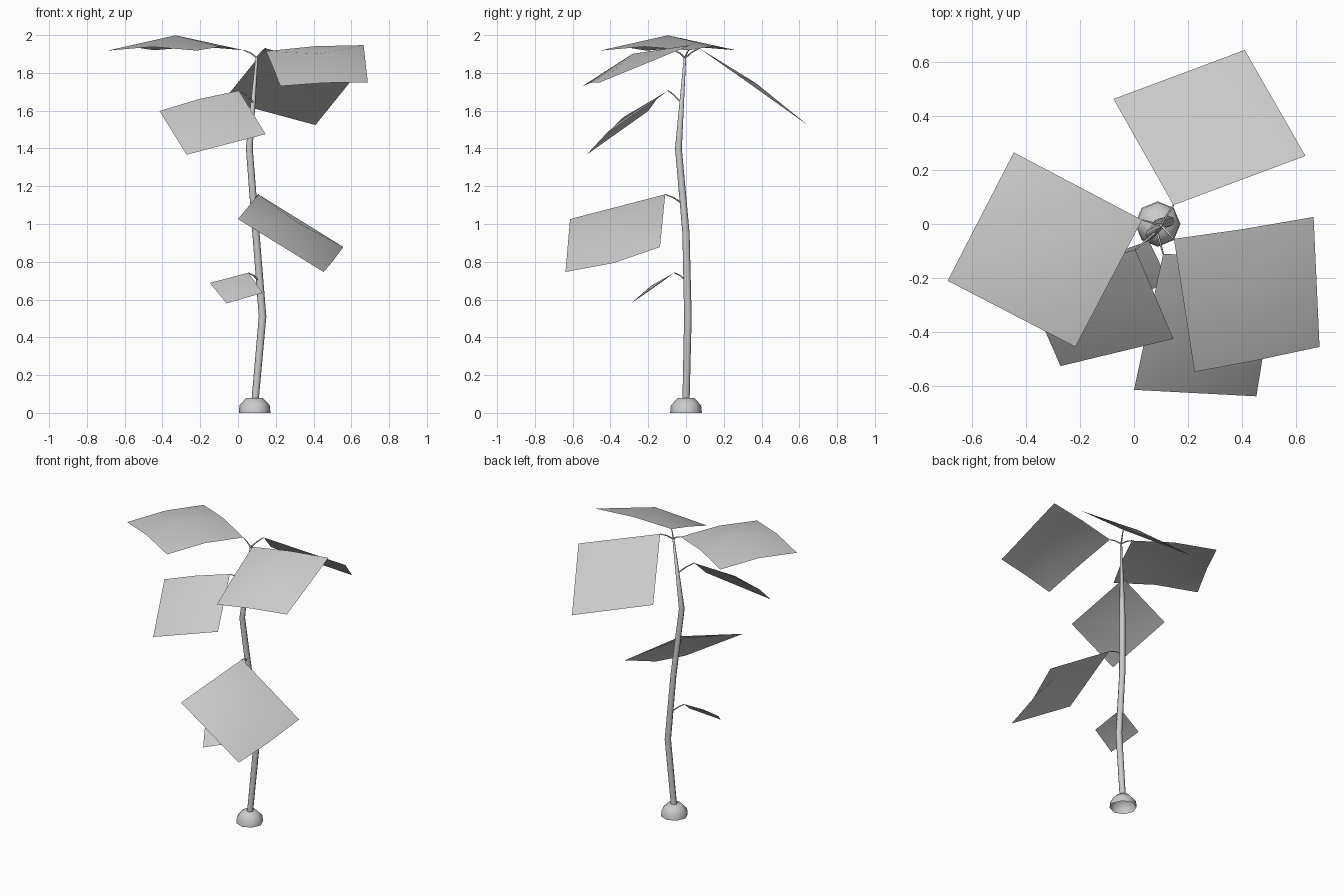
import bpy, bmesh, math
from mathutils import Vector

if "Cube" in bpy.data.objects:
    bpy.data.objects.remove(bpy.data.objects["Cube"])


def finish(name, bm, smooth=True):
    mesh = bpy.data.meshes.new(name)
    bm.to_mesh(mesh)
    bm.free()
    ob = bpy.data.objects.new(name, mesh)
    bpy.context.collection.objects.link(ob)
    for p in mesh.polygons:
        p.use_smooth = smooth
    return ob


def loft(name, rings, sides, cap):
    """Skin horizontal or tilted circles given as (centre, radius, axis)."""
    bm = bmesh.new()
    loops = []
    for c, r, axis in rings:
        q = Vector((0, 0, 1)).rotation_difference(Vector(axis))
        loops.append([bm.verts.new(Vector(c) + q @ Vector((r * math.cos(a), r * math.sin(a), 0)))
                      for a in (2 * math.pi * i / sides for i in range(sides))])
    for lo, hi in zip(loops, loops[1:]):
        for i in range(sides):
            j = (i + 1) % sides
            bm.faces.new((lo[i], lo[j], hi[j], hi[i]))
    if cap:
        bm.faces.new(loops[-1])
    return finish(name, bm)


def tube(name, pts, radii, sides):
    pts = [Vector(p) for p in pts]
    rings = []
    for i, p in enumerate(pts):
        axis = (pts[min(i + 1, len(pts) - 1)] - pts[max(i - 1, 0)]).normalized()
        rings.append((p, radii[i], axis))
    return loft(name, rings, sides, True)


def leaf(name, corners, bump, lifts=(0, 0, 0, 0)):
    """Four-cornered sheet with a raised centre and slightly bent edges."""
    c = [Vector(p) for p in corners]
    n = (c[2] - c[0]).cross(c[3] - c[1]).normalized()
    if n.z < 0:
        n = -n
    bm = bmesh.new()
    cv = [bm.verts.new(p) for p in c]
    ev = [bm.verts.new((c[i] + c[(i + 1) % 4]) / 2 + n * lifts[i]) for i in range(4)]
    mid = bm.verts.new(sum(c, Vector()) / 4 + n * bump)
    for i in range(4):
        f = bm.faces.new((cv[i], ev[i], mid, ev[i - 1]))
        f.normal_update()
        if f.normal.dot(n) < 0:
            f.normal_flip()
    return finish(name, bm)


# Root dome, open underneath
up = (0, 0, 1)
dome = loft("root_dome", [((0.088, 0, z), r, up) for r, z in
                          ((0.084, 0), (0.080, 0.04), (0.045, 0.078))], 8, True)

# Bent, tapering stem
tube("stem",
     [(0.09, 0, 0.06), (0.13, 0.01, 0.51), (0.095, 0.0, 0.95), (0.06, -0.04, 1.40), (0.10, -0.005, 1.89)],
     [0.019, 0.020, 0.019, 0.018, 0.006], 8)

# Leaves: corners run round from the stalk; then stalk root, bump, edge bends
leaves = {
    "top_left": ([(0.03, 0.015, 1.92), (-0.445, 0.265, 1.92), (-0.69, -0.21, 1.918), (-0.217, -0.455, 1.918)],
                 (0.10, -0.005, 1.88), 0.08, (0.02,) * 4),
    "top_right": ([(0.148, -0.055, 1.915), (0.665, 0.026, 1.947), (0.687, -0.455, 1.75), (0.224, -0.548, 1.73)],
                  (0.10, -0.005, 1.88), 0.07, (0.011, 0, 0.008, 0.005)),
    "top_back": ([(0.146, 0.07, 1.93), (-0.076, 0.463, 1.655), (0.41, 0.644, 1.524), (0.635, 0.252, 1.803)],
                 (0.10, -0.005, 1.88), 0.022, (0,) * 4),
    "upper_front": ([(0.005, -0.095, 1.706), (-0.415, -0.20, 1.598), (-0.272, -0.526, 1.367), (0.146, -0.425, 1.476)],
                    (0.08, -0.03, 1.645), 0.035, (0.012, 0, 0, 0)),
    "middle": ([(0.108, -0.11, 1.157), (0.0, -0.614, 1.026), (0.453, -0.638, 0.746), (0.558, -0.138, 0.878)],
               (0.083, -0.02, 1.11), 0.07, (0, 0, -0.022, 0)),
    "lower": ([(0.055, -0.062, 0.742), (-0.15, -0.135, 0.688), (-0.06, -0.29, 0.58), (0.13, -0.217, 0.635)],
              (0.11, 0.0, 0.70), 0.015, (0,) * 4),
}
for key, (corners, root, bump, lifts) in leaves.items():
    leaf(key + "_leaf", corners, bump, lifts)
    # Thin arched leaf stalk
    a, b = Vector(root), Vector(corners[0])
    tube(key + "_stalk", [a, (a + b) / 2 + Vector((0, 0, 0.006)), b], [0.005, 0.004, 0.003], 5)
